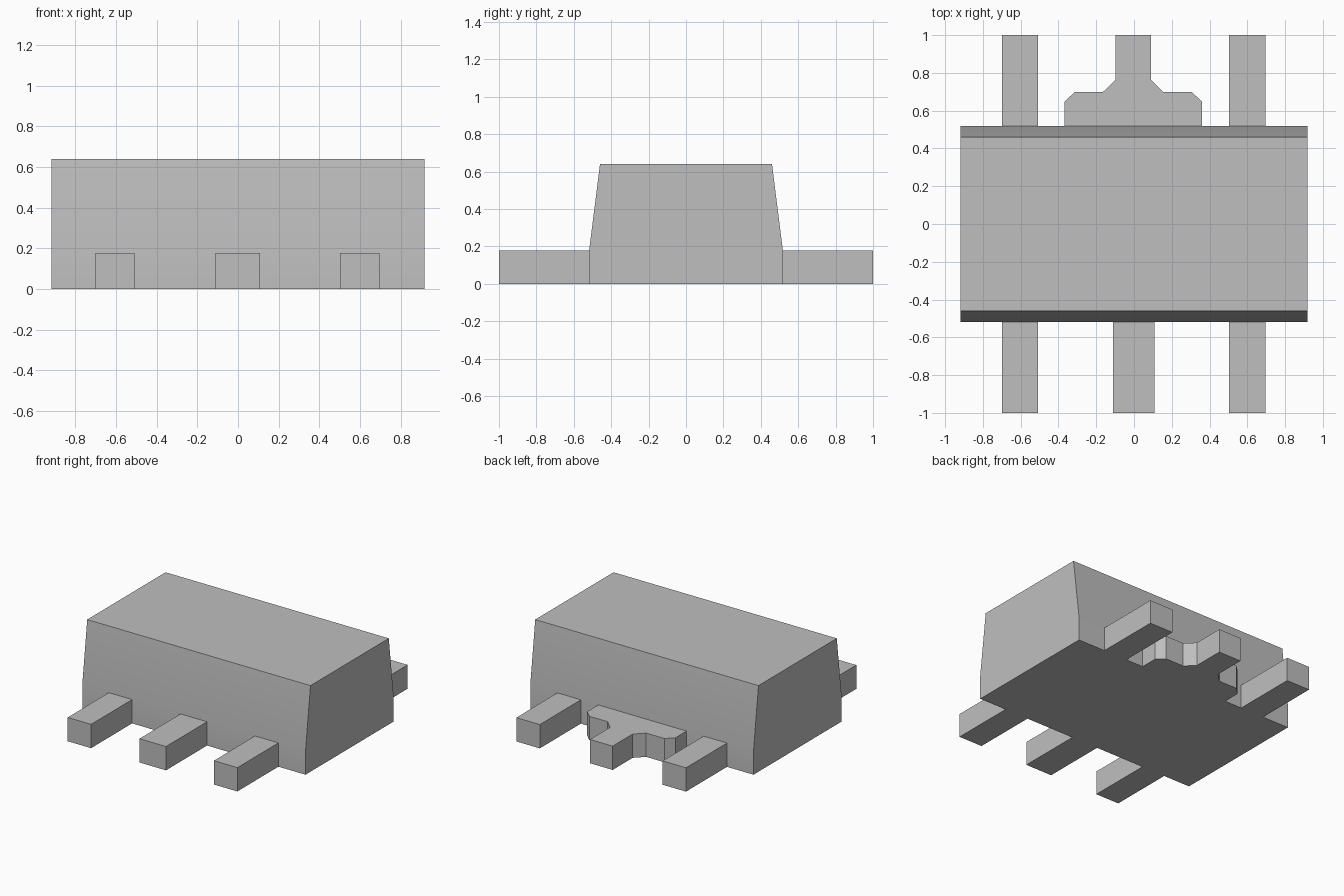
import bpy
import bmesh
import math
from mathutils import Vector

cube = bpy.data.objects.get("Cube")
if cube:
    bpy.data.objects.remove(cube, do_unlink=True)

GREY = (0.52, 0.52, 0.52, 1.0)
grey = bpy.data.materials.new("plain grey")
grey.diffuse_color = GREY
grey.use_nodes = True
grey.node_tree.nodes["Principled BSDF"].inputs["Base Color"].default_value = GREY

LEAD_TOP = 0.177   # height of every lead
BODY_Y = 0.518     # half depth of the body at its foot


def extrude_outline(name, points, direction):
    """Solid made by extruding a closed 3D outline along a vector."""
    bm = bmesh.new()
    face = bm.faces.new([bm.verts.new(p) for p in points])
    ext = bmesh.ops.extrude_face_region(bm, geom=[face])
    moved = [v for v in ext["geom"] if isinstance(v, bmesh.types.BMVert)]
    bmesh.ops.translate(bm, verts=moved, vec=Vector(direction))
    bmesh.ops.recalc_face_normals(bm, faces=bm.faces)
    mesh = bpy.data.meshes.new(name)
    bm.to_mesh(mesh)
    bm.free()
    mesh.materials.append(grey)
    obj = bpy.data.objects.new(name, mesh)
    bpy.context.collection.objects.link(obj)
    return obj


def lead(name, x0, x1, y0, y1):
    outline = [(x0, y0, 0), (x1, y0, 0), (x1, y1, 0), (x0, y1, 0)]
    return extrude_outline(name, outline, (0, 0, LEAD_TOP))


# Body: upright foot, then front and back lean inwards to a flat top
half = [(BODY_Y, 0), (BODY_Y, LEAD_TOP), (0.46, 0.64)]
profile = half + [(-y, z) for y, z in reversed(half)]
body = extrude_outline("body", [(-0.918, y, z) for y, z in profile], (1.836, 0, 0))
bpy.ops.object.select_all(action="DESELECT")
body.select_set(True)
bpy.context.view_layer.objects.active = body
bpy.ops.object.shade_smooth_by_angle(angle=math.radians(30))

# Outer leads, front and back
for side, x0, x1 in (("right", -0.70, -0.508), ("left", 0.502, 0.695)):
    lead("front_" + side + "_lead", x0, x1, -1, -BODY_Y)
    lead("back_" + side + "_lead", x0, x1, BODY_Y, 1)

# Middle front lead
lead("front_middle_lead", -0.11, 0.108, -1, -BODY_Y)

# Middle back lead: wide tab stepping down to a narrow tip
CENTRE = -0.004
half_tab = [(0.363, BODY_Y), (0.363, 0.648), (0.309, 0.70),
            (0.159, 0.70), (0.093, 0.765), (0.093, 1.0)]
tab = half_tab + [(-x, y) for x, y in reversed(half_tab)]
extrude_outline("back_middle_tab", [(x + CENTRE, y, 0) for x, y in tab], (0, 0, LEAD_TOP))
